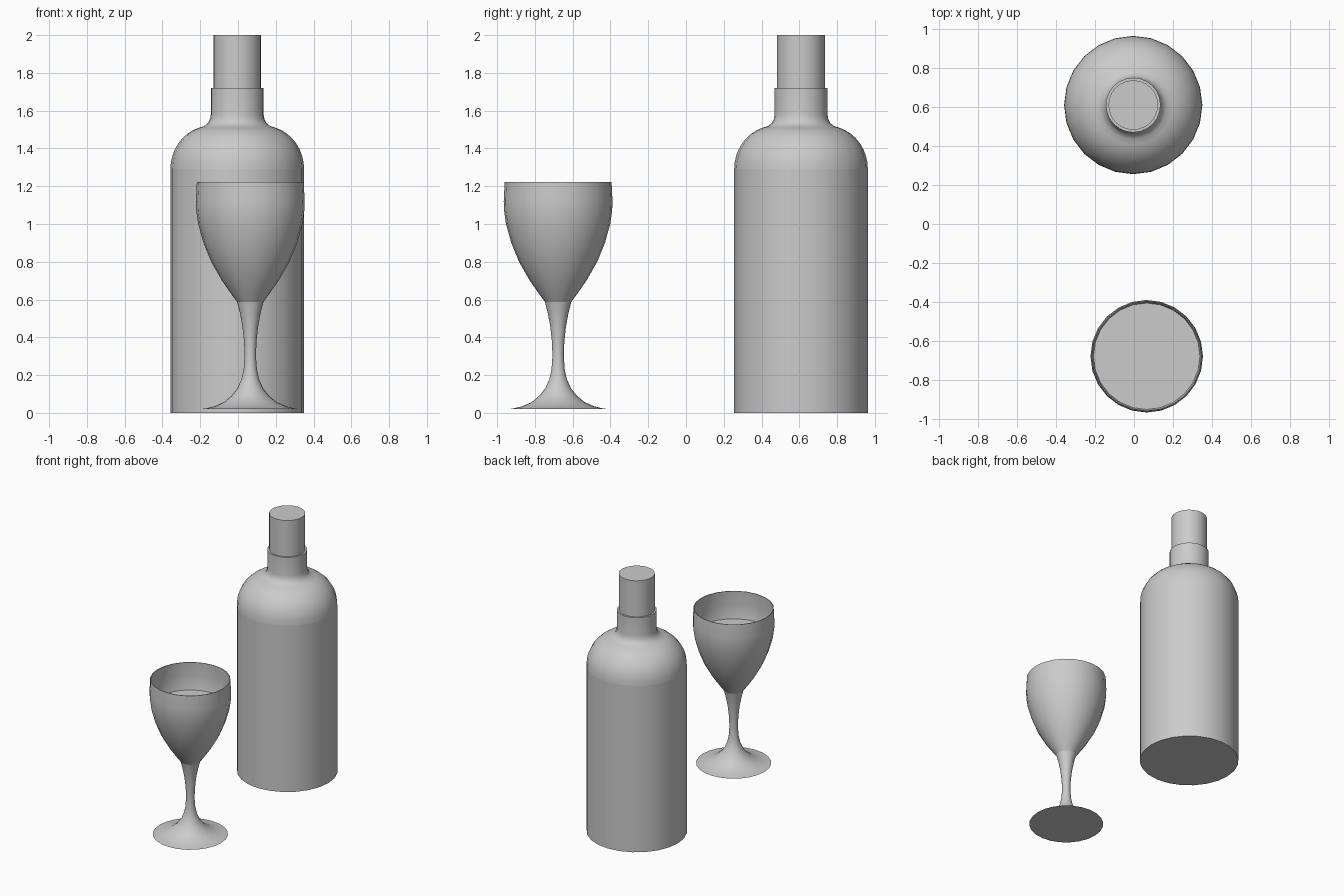
import bpy, bmesh, math

default = bpy.data.objects.get("Cube")
if default:
    bpy.data.objects.remove(default, do_unlink=True)

SEGMENTS = 24
BOTTLE = (-0.004, 0.609)
GLASS = (0.065, -0.677)

grey = bpy.data.materials.new("plain grey")
grey.use_nodes = True
GREY = (0.6, 0.6, 0.6, 1)
grey.diffuse_color = GREY
grey.node_tree.nodes["Principled BSDF"].inputs["Base Color"].default_value = GREY


def lathe(name, profile, centre):
    """Spin a (radius, height) profile, listed bottom to top, around a vertical axis."""
    bm = bmesh.new()
    rings = []
    for r, z in profile:
        if r == 0:
            rings.append([bm.verts.new((0, 0, z))] * SEGMENTS)
        else:
            angles = [math.tau * i / SEGMENTS for i in range(SEGMENTS)]
            rings.append([bm.verts.new((r * math.cos(a), r * math.sin(a), z)) for a in angles])
    for low, high in zip(rings, rings[1:]):
        for i in range(SEGMENTS):
            j = (i + 1) % SEGMENTS
            corners = dict.fromkeys((low[i], low[j], high[j], high[i]))
            bm.faces.new(list(corners))
    mesh = bpy.data.meshes.new(name)
    bm.to_mesh(mesh)
    bm.free()
    mesh.materials.append(grey)
    obj = bpy.data.objects.new(name, mesh)
    obj.location = (*centre, 0)
    bpy.context.collection.objects.link(obj)
    bpy.ops.object.select_all(action="DESELECT")
    obj.select_set(True)
    bpy.context.view_layer.objects.active = obj
    bpy.ops.object.shade_smooth_by_angle(angle=math.radians(40))
    return obj


# Bottle: straight body, domed shoulder flowing into the neck, and stopper
lathe("bottle_body", [(0, 0), (0.354, 0), (0.354, 1.29)], BOTTLE)
dome = []
for step in range(9):
    a = math.radians(73) * step / 8
    dome.append((0.14 + 0.214 * math.cos(a), 1.29 + 0.23 * math.sin(a)))
neck = [(0.175, 1.518), (0.155, 1.534), (0.144, 1.555), (0.14, 1.58),
        (0.14, 1.72), (0.127, 1.72)]
lathe("bottle_shoulder_and_neck", dome + neck, BOTTLE)
lathe("bottle_stopper", [(0.127, 1.72), (0.127, 2), (0, 2)], BOTTLE)

# Goblet: flared foot and stem
lathe("glass_foot_and_stem", [
    (0, 0.02), (0.265, 0.02), (0.235, 0.024), (0.19, 0.035), (0.14, 0.057),
    (0.1, 0.09), (0.068, 0.13), (0.046, 0.18), (0.035, 0.23), (0.03, 0.3),
    (0.033, 0.38), (0.042, 0.46), (0.055, 0.53), (0.07, 0.588)], GLASS)

# Goblet: thin walled bowl, outside up then inside down
bowl = [(0.07, 0.588), (0.103, 0.633), (0.15, 0.7), (0.207, 0.8), (0.248, 0.9),
        (0.276, 1.0), (0.286, 1.07), (0.288, 1.12), (0.283, 1.222)]
WALL = 0.005
inside = [(r - WALL, z) for r, z in reversed(bowl)]
lathe("glass_bowl", bowl + inside + [(0, bowl[0][1])], GLASS)

# Drink filling the bowl to just below the rim
lathe("drink_surface", [(0.275, 1.01), (0, 1.01)], GLASS)
